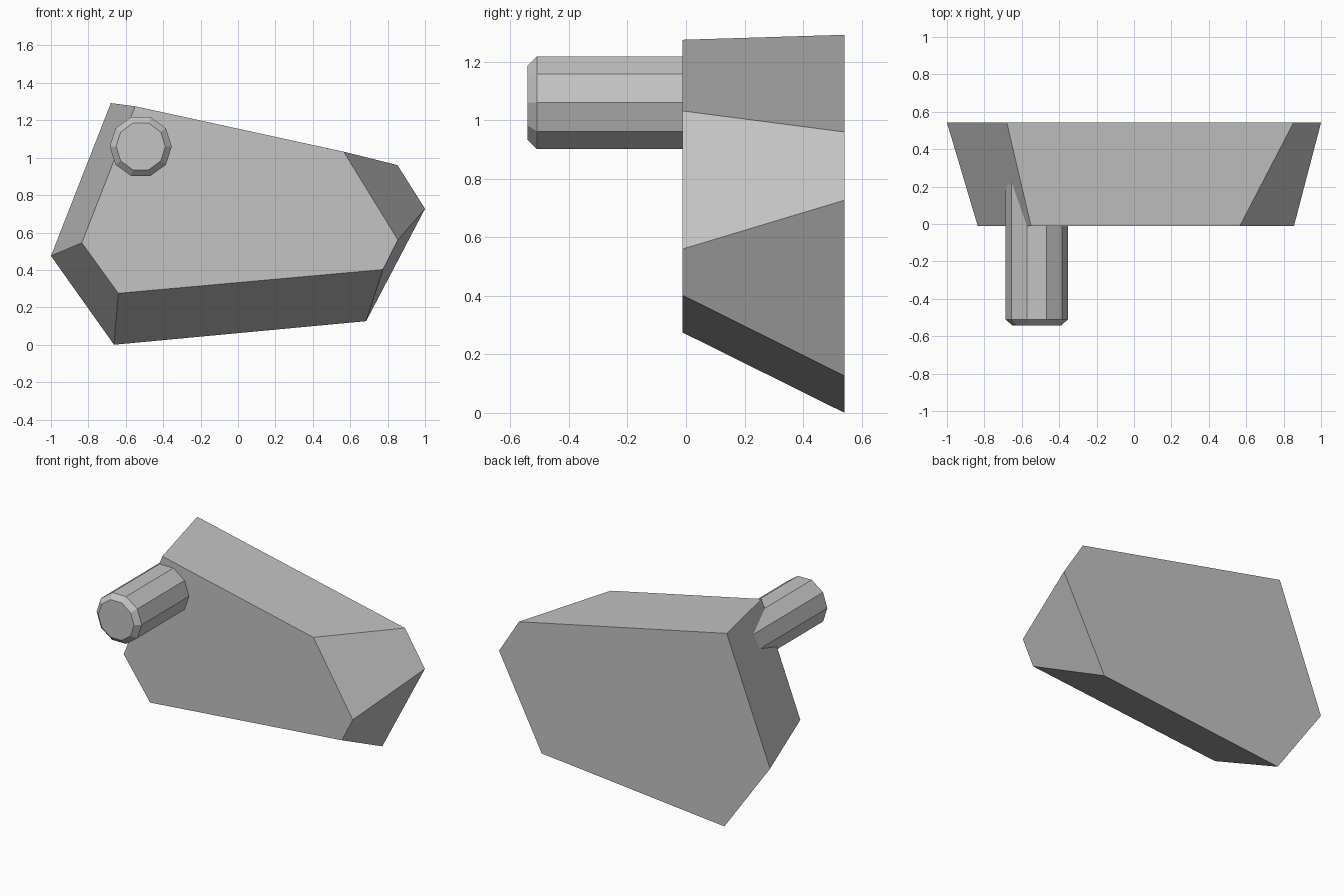
import bpy
import bmesh
from math import cos, sin, tau

cube = bpy.data.objects.get("Cube")
if cube:
    bpy.data.objects.remove(cube, do_unlink=True)

grey = bpy.data.materials.new("plain grey")
grey.use_nodes = True
colour = (0.55, 0.55, 0.55, 1)
grey.diffuse_color = colour
grey.node_tree.nodes["Principled BSDF"].inputs["Base Color"].default_value = colour


def loft(name, sections):
    """Closed solid through (y, [(x, z), ...]) sections with flat end caps."""
    bm = bmesh.new()
    rings = [[bm.verts.new((x, y, z)) for x, z in outline] for y, outline in sections]
    for a, b in zip(rings, rings[1:]):
        for i in range(len(a)):
            j = (i + 1) % len(a)
            bm.faces.new((a[i], a[j], b[j], b[i]))
    bm.faces.new(rings[0])
    bm.faces.new(rings[-1])
    bmesh.ops.recalc_face_normals(bm, faces=bm.faces)
    mesh = bpy.data.meshes.new(name)
    bm.to_mesh(mesh)
    bm.free()
    mesh.materials.append(grey)
    obj = bpy.data.objects.new(name, mesh)
    bpy.context.collection.objects.link(obj)
    return obj


def circle(radius, sides=10, x=-0.52, z=1.06):
    return [(x + radius * cos(tau * i / sides), z + radius * sin(tau * i / sides))
            for i in range(sides)]


# Faceted block: small front face flaring out to a larger back face
front = [(-0.55, 1.275), (0.565, 1.032), (0.855, 0.56),
         (0.775, 0.402), (-0.64, 0.275), (-0.835, 0.545)]
back = [(-0.68, 1.292), (0.853, 0.96), (1.0, 0.727),
        (0.685, 0.126), (-0.663, 0.0), (-1.0, 0.475)]
loft("faceted_block", [(-0.012, front), (0.542, back)])

# Ten-sided peg with a chamfered tip, sunk into the block
loft("peg", [(-0.542, circle(0.132)), (-0.51, circle(0.166)), (0.3, circle(0.166))])
